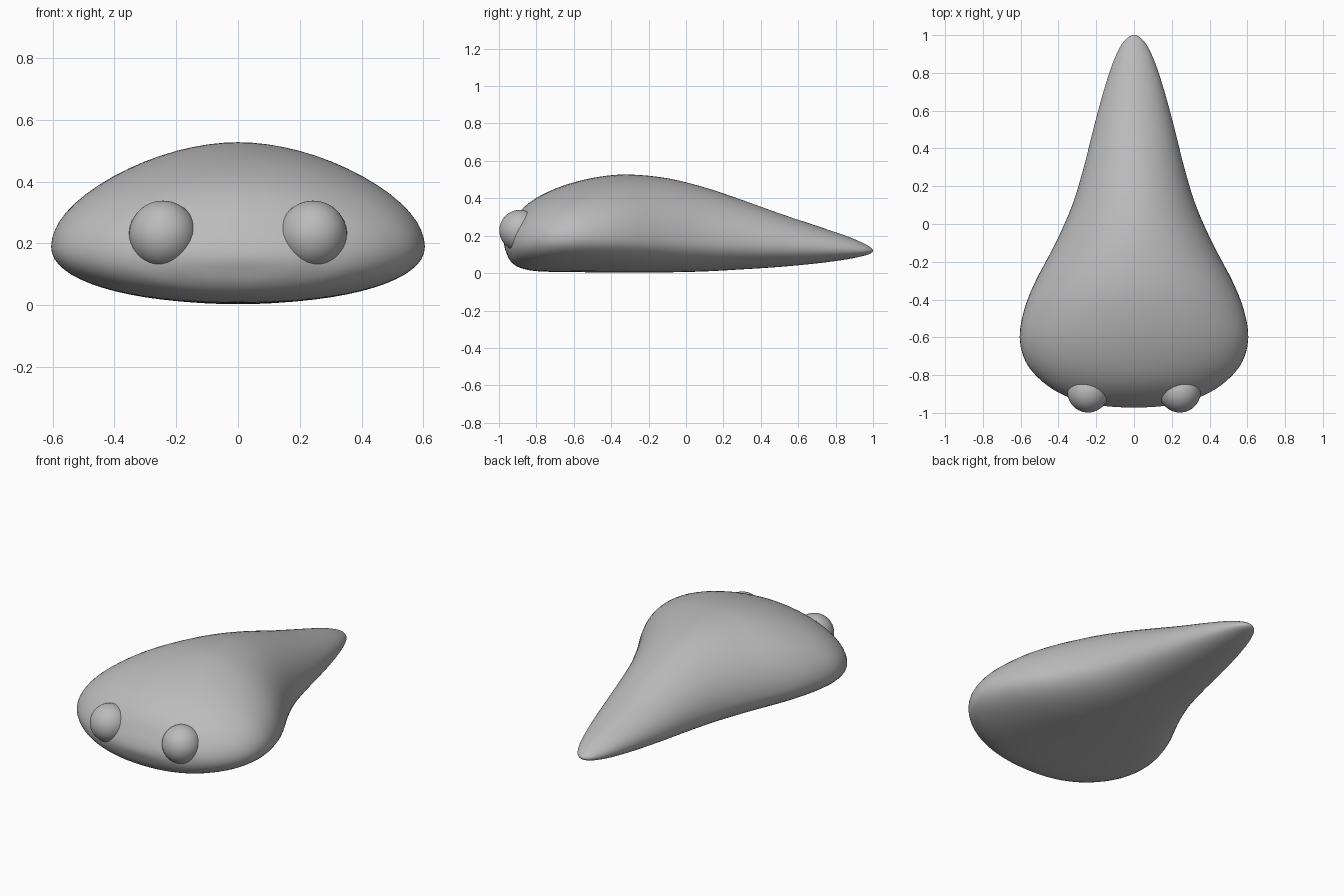
import bpy, bmesh, math
from mathutils import Vector

if "Cube" in bpy.data.objects:
    bpy.data.objects.remove(bpy.data.objects["Cube"])

grey = bpy.data.materials.new("plain grey")
grey.diffuse_color = (0.5, 0.5, 0.5, 1)
grey.use_nodes = True
grey.node_tree.nodes["Principled BSDF"].inputs["Base Color"].default_value = grey.diffuse_color

# Body stations: y, half width, height of widest line, top, bottom
KEYS = [
    (-0.972, 0.0, 0.155, 0.155, 0.155),
    (-0.963, 0.16, 0.157, 0.20, 0.115),
    (-0.94, 0.27, 0.16, 0.25, 0.067),
    (-0.90, 0.385, 0.165, 0.315, 0.034),
    (-0.83, 0.49, 0.172, 0.382, 0.014),
    (-0.73, 0.573, 0.182, 0.438, 0.007),
    (-0.60, 0.605, 0.19, 0.485, 0.005),
    (-0.45, 0.58, 0.19, 0.517, 0.004),
    (-0.30, 0.52, 0.185, 0.527, 0.003),
    (-0.10, 0.415, 0.177, 0.507, 0.004),
    (0.10, 0.327, 0.168, 0.458, 0.009),
    (0.30, 0.266, 0.158, 0.391, 0.02),
    (0.50, 0.216, 0.148, 0.319, 0.033),
    (0.70, 0.162, 0.137, 0.252, 0.052),
    (0.85, 0.113, 0.128, 0.201, 0.072),
    (0.94, 0.072, 0.122, 0.164, 0.09),
    (0.985, 0.036, 0.12, 0.139, 0.104),
    (1.0, 0.0, 0.12, 0.12, 0.12),
]
N, STEPS = 64, 6


def finish(bm, name):
    bmesh.ops.recalc_face_normals(bm, faces=bm.faces[:])
    me = bpy.data.meshes.new(name)
    bm.to_mesh(me)
    bm.free()
    me.materials.append(grey)
    for p in me.polygons:
        p.use_smooth = True
    ob = bpy.data.objects.new(name, me)
    bpy.context.collection.objects.link(ob)
    return ob


def mirror_key(k):
    # continues the profile round a closed end
    return (k[0], -k[1], k[2], k[4], k[3])


def spline(a, b, c, d, t):
    return [0.5 * (2 * q + (r - p) * t + (2 * p - 5 * q + 4 * r - s) * t * t
                   + (3 * q - p - 3 * r + s) * t ** 3)
            for p, q, r, s in zip(a, b, c, d)]


def power(v, e):
    return math.copysign(abs(v) ** e, v)


def ring(y, w, mid, top, bot):
    pts = []
    for i in range(N):
        a = 2 * math.pi * i / N
        c, s = math.cos(a), math.sin(a)
        e = 2 / 1.9 if s >= 0 else 2 / 2.15
        h = top - mid if s >= 0 else mid - bot
        pts.append(Vector((w * power(c, e), y, mid + h * power(s, e))))
    return pts


# Body: lofted rounded sections from blunt front to pointed tail
pts = [mirror_key(KEYS[1])] + KEYS + [mirror_key(KEYS[-2])]
stations = [spline(*pts[i:i + 4], j / STEPS)
            for i in range(len(KEYS) - 1) for j in range(STEPS)]
bm = bmesh.new()
front = bm.verts.new((0, KEYS[0][0], KEYS[0][2]))
tip = bm.verts.new((0, KEYS[-1][0], KEYS[-1][2]))
rings = [[bm.verts.new(p) for p in ring(*s)] for s in stations[1:]]
for i in range(N):
    j = (i + 1) % N
    bm.faces.new((front, rings[0][i], rings[0][j]))
    bm.faces.new((tip, rings[-1][j], rings[-1][i]))
    for r, q in zip(rings, rings[1:]):
        bm.faces.new((r[i], q[i], q[j], r[j]))
finish(bm, "body")

# Eyes: balls half sunk into the front
for side, name in ((-1, "left_eye"), (1, "right_eye")):
    bm = bmesh.new()
    bmesh.ops.create_uvsphere(bm, u_segments=40, v_segments=24, radius=0.11)
    eye = finish(bm, name)
    eye.location = (side * 0.243, -0.888, 0.228)
